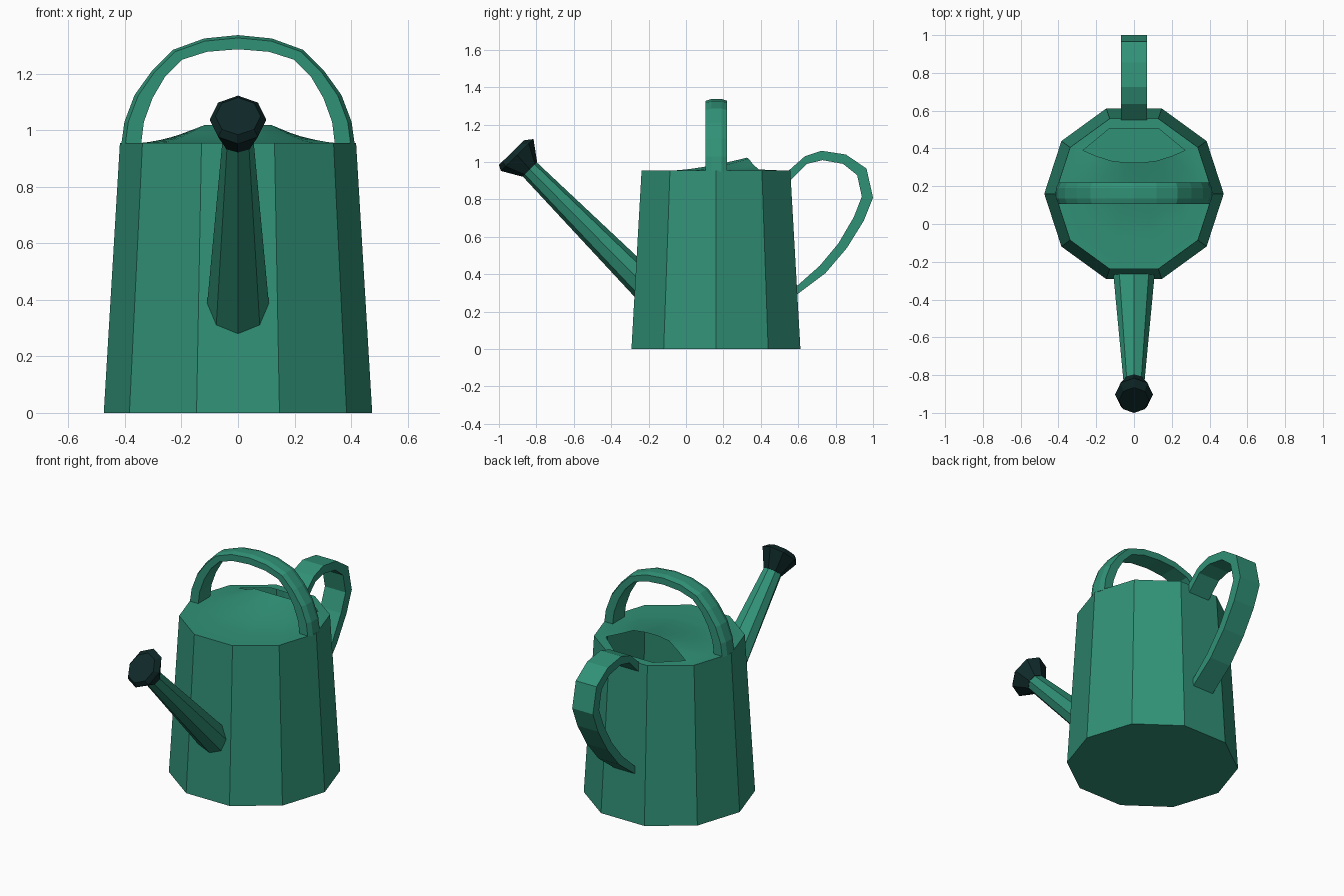
import bpy, bmesh, math
from mathutils import Vector

if "Cube" in bpy.data.objects:
    bpy.data.objects.remove(bpy.data.objects["Cube"])


def material(name, rgb):
    m = bpy.data.materials.new(name)
    m.diffuse_color = (*rgb, 1)
    m.use_nodes = True
    m.node_tree.nodes["Principled BSDF"].inputs["Base Color"].default_value = m.diffuse_color
    return m


GREEN = material("green", (0.030, 0.283, 0.181))
DARK = material("dark_teal", (0.005, 0.022, 0.022))


def make(name, verts, faces, mat, smooth=False):
    bm = bmesh.new()
    vs = [bm.verts.new(v) for v in verts]
    for f in faces:
        bm.faces.new([vs[i] for i in f]).smooth = smooth
    bmesh.ops.recalc_face_normals(bm, faces=bm.faces)
    me = bpy.data.meshes.new(name)
    bm.to_mesh(me)
    bm.free()
    me.materials.append(mat)
    ob = bpy.data.objects.new(name, me)
    bpy.context.collection.objects.link(ob)
    return ob


def loft(name, rings, mat, cap_start=True, cap_end=True):
    """Skin a list of closed rings that have equal point counts."""
    n = len(rings[0])
    verts = [p for r in rings for p in r]
    faces = [(i * n + j, i * n + (j + 1) % n, (i + 1) * n + (j + 1) % n, (i + 1) * n + j)
             for i in range(len(rings) - 1) for j in range(n)]
    if cap_start:
        faces.append(tuple(range(n)))
    if cap_end:
        faces.append(tuple(range(len(verts) - n, len(verts))))
    return make(name, verts, faces, mat)


def ring(centre, u, v, ru, rv, n):
    return [Vector(centre) + Vector(u) * ru * math.cos(2 * math.pi * i / n)
            + Vector(v) * rv * math.sin(2 * math.pi * i / n) for i in range(n)]


X, Y, Z = (1, 0, 0), (0, 1, 0), (0, 0, 1)
CY, TOP, RT = 0.16, 0.955, 0.418

# ten-sided body, open at the top, with a thin wall
body = loft("body", [ring((0, CY, 0), X, Y, 0.475, 0.475, 10),
                     ring((0, CY, TOP), X, Y, RT, RT, 10)], GREEN, cap_end=False)
wall = body.modifiers.new("wall", 'SOLIDIFY')
wall.thickness = 0.008
wall.offset = -1

# top cover: swells up towards a raised hood over the filling hole
half = [(0.27, 0.39, 0.96), (0.20, 0.36, 0.985), (0.12, 0.335, 1.018), (0.04, 0.325, 1.023)]
hood = half + [(-x, y, z) for x, y, z in reversed(half)]
rim = ring((0, CY, TOP), X, Y, RT, RT, 10)
front = [rim[i % 10] for i in range(1, -7, -1)]
steps = [0, 0.1, 0.2, 0.3, 0.4, 0.54, 0.68, 1]
verts, faces = [], []
for s in steps:
    rise = max(0, 1 - s / 0.68) ** 1.4
    for h, f in zip(hood, front):
        p = Vector(h).lerp(f, s)
        p.z = TOP + (h[2] - TOP) * rise
        verts.append(p)
for r in range(len(steps) - 1):
    for j in range(7):
        a = r * 8 + j
        faces.append((a, a + 1, a + 9, a + 8))
k = len(verts)
last = k - 8
verts += [rim[2], rim[3], (0.13, 0.505, TOP), (-0.13, 0.505, TOP)]
right_side = [r * 8 for r in range(len(steps))]
left_side = [r * 8 + 7 for r in range(len(steps))]
faces += [(*right_side, k, k + 2), (*left_side, k + 1, k + 3), (k, k + 1, k + 3, k + 2)]
make("top_cover", verts, faces, GREEN, smooth=True)

# carrying handle arching over the top, with a slightly crowned outside
outer = [(0.413, 0.95), (0.402, 1.03), (0.366, 1.125), (0.305, 1.21), (0.23, 1.285), (0.12, 1.325), (0, 1.337)]
inner = [(0.343, 0.95), (0.333, 1.03), (0.302, 1.115), (0.258, 1.19), (0.198, 1.25), (0.11, 1.278), (0, 1.287)]
pairs = list(zip(outer, inner))
pairs += [((-o[0], o[1]), (-i[0], i[1])) for o, i in reversed(pairs[:-1])]
rings = []
for o, i in pairs:
    o, i = Vector(o), Vector(i)
    e = o.lerp(i, 0.2)
    section = [(i, 0.105), (e, 0.105), (o, 0.135), (o, 0.19), (e, 0.22), (i, 0.22)]
    rings.append([(p.x, y, p.y) for p, y in section])
loft("top_handle", rings, GREEN)

# rear handle, a flat strap
outer = [(0.55, 0.955), (0.635, 1.03), (0.725, 1.06), (0.855, 1.04), (0.965, 0.965),
         (1.0, 0.81), (0.95, 0.685), (0.86, 0.54), (0.745, 0.405), (0.585, 0.285)]
inner = [(0.55, 0.895), (0.647, 0.99), (0.73, 1.01), (0.84, 0.99), (0.915, 0.93),
         (0.94, 0.815), (0.897, 0.705), (0.815, 0.565), (0.715, 0.445), (0.585, 0.33)]
loft("rear_handle", [[(-0.07, *o), (0.07, *o), (0.07, *i), (-0.07, *i)]
                     for o, i in zip(outer, inner)], GREEN)

# eight-sided tapering spout
UP = (0, 0.714, 0.70)
loft("spout", [ring((0, -0.26, 0.378), Z, X, 0.115, 0.11, 8),
               ring((0, -0.84, 0.965), UP, X, 0.053, 0.055, 8)], GREEN)

# dark sprinkler head
loft("sprinkler_head", [ring((0, -0.835, 0.96), UP, X, 0.055, 0.057, 8),
                        ring((0, -0.9025, 1.0375), UP, X, 0.122, 0.10, 8),
                        ring((0, -0.933, 1.05), UP, X, 0.094, 0.08, 8)], DARK)
